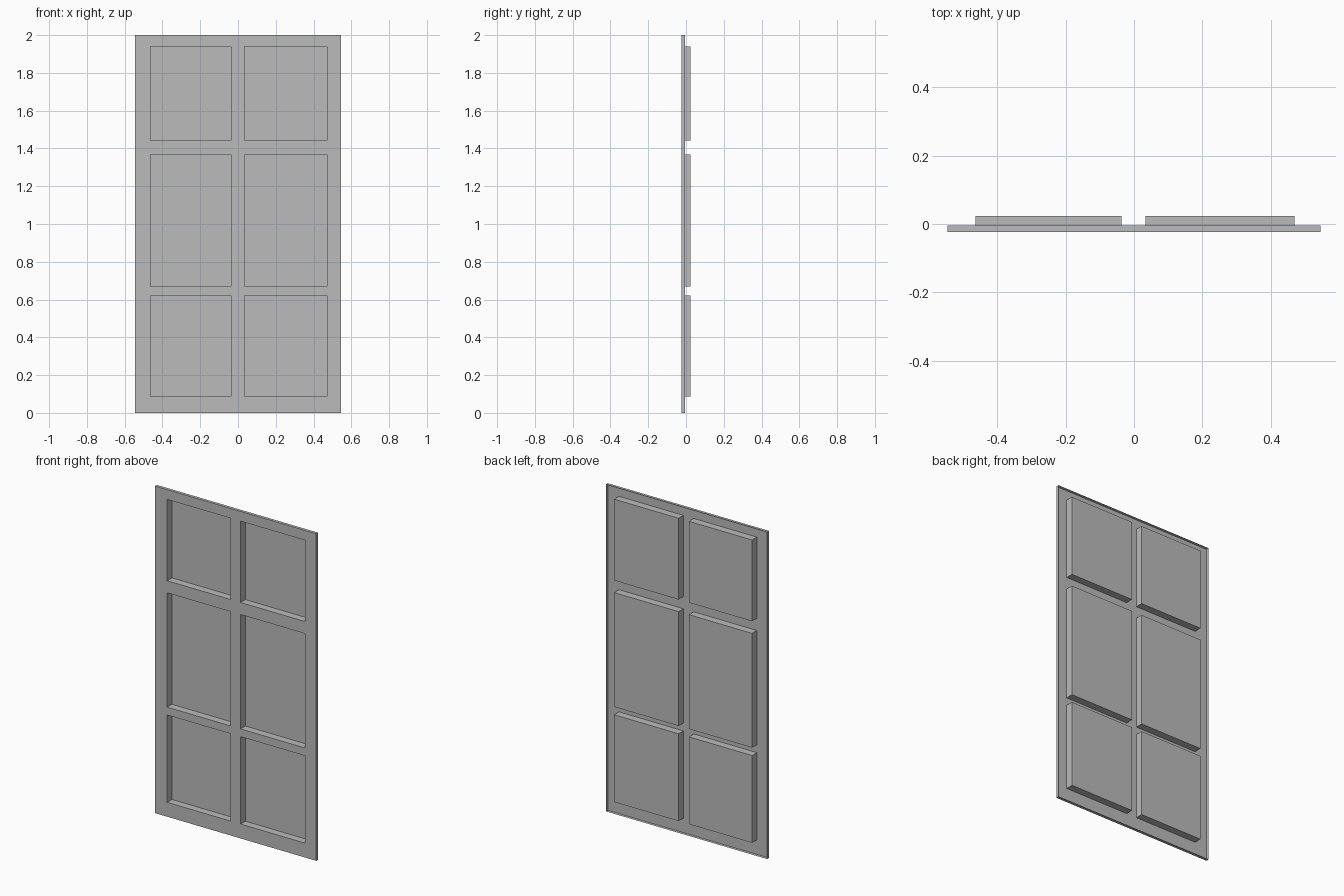
import bpy
import bmesh

cube = bpy.data.objects.get("Cube")
if cube:
    bpy.data.objects.remove(cube, do_unlink=True)

# Layout: column and row lines of the sheet, with panels in every odd cell
XS = [-0.545, -0.463, -0.036, 0.034, 0.47, 0.545]
ZS = [0, 0.088, 0.622, 0.67, 1.369, 1.443, 1.94, 2]
FRONT, RIM_BACK, PANEL_BACK = -0.023, -0.005, 0.023

grey = bpy.data.materials.new("grey")
grey.use_nodes = True
colour = (0.5, 0.5, 0.5, 1)
grey.diffuse_color = colour
grey.node_tree.nodes["Principled BSDF"].inputs["Base Color"].default_value = colour

bm = bmesh.new()


def rect(corners):
    return bm.faces.new([bm.verts.new(c) for c in corners])


# Front frame and the floors of the six recesses
for i, (x0, x1) in enumerate(zip(XS, XS[1:])):
    for j, (z0, z1) in enumerate(zip(ZS, ZS[1:])):
        is_panel = i % 2 == 1 and j % 2 == 1
        y = PANEL_BACK if is_panel else FRONT
        rect([(x0, y, z0), (x1, y, z0), (x1, y, z1), (x0, y, z1)])
        if is_panel:
            # Side walls of the pressed panel
            loop = [(x0, z0), (x1, z0), (x1, z1), (x0, z1)]
            for (ax, az), (bx, bz) in zip(loop, loop[1:] + loop[:1]):
                rect([(ax, FRONT, az), (bx, FRONT, bz),
                      (bx, PANEL_BACK, bz), (ax, PANEL_BACK, az)])

# Folded rim around the door, open at the back
l, r, b, t = XS[0], XS[-1], ZS[0], ZS[-1]
loop = [(l, b), (r, b), (r, t), (l, t)]
for (ax, az), (bx, bz) in zip(loop, loop[1:] + loop[:1]):
    rect([(ax, FRONT, az), (ax, RIM_BACK, az), (bx, RIM_BACK, bz), (bx, FRONT, bz)])

# Weld into one sheet, with the frame as large flat faces
bmesh.ops.remove_doubles(bm, verts=bm.verts, dist=0.0001)
bmesh.ops.recalc_face_normals(bm, faces=bm.faces)
bm.faces.ensure_lookup_table()
if bm.faces[0].normal.y > 0:
    bmesh.ops.reverse_faces(bm, faces=bm.faces)

mesh = bpy.data.meshes.new("door_panel")
bm.to_mesh(mesh)
bm.free()
mesh.materials.append(grey)
door = bpy.data.objects.new("door_panel", mesh)
bpy.context.collection.objects.link(door)
